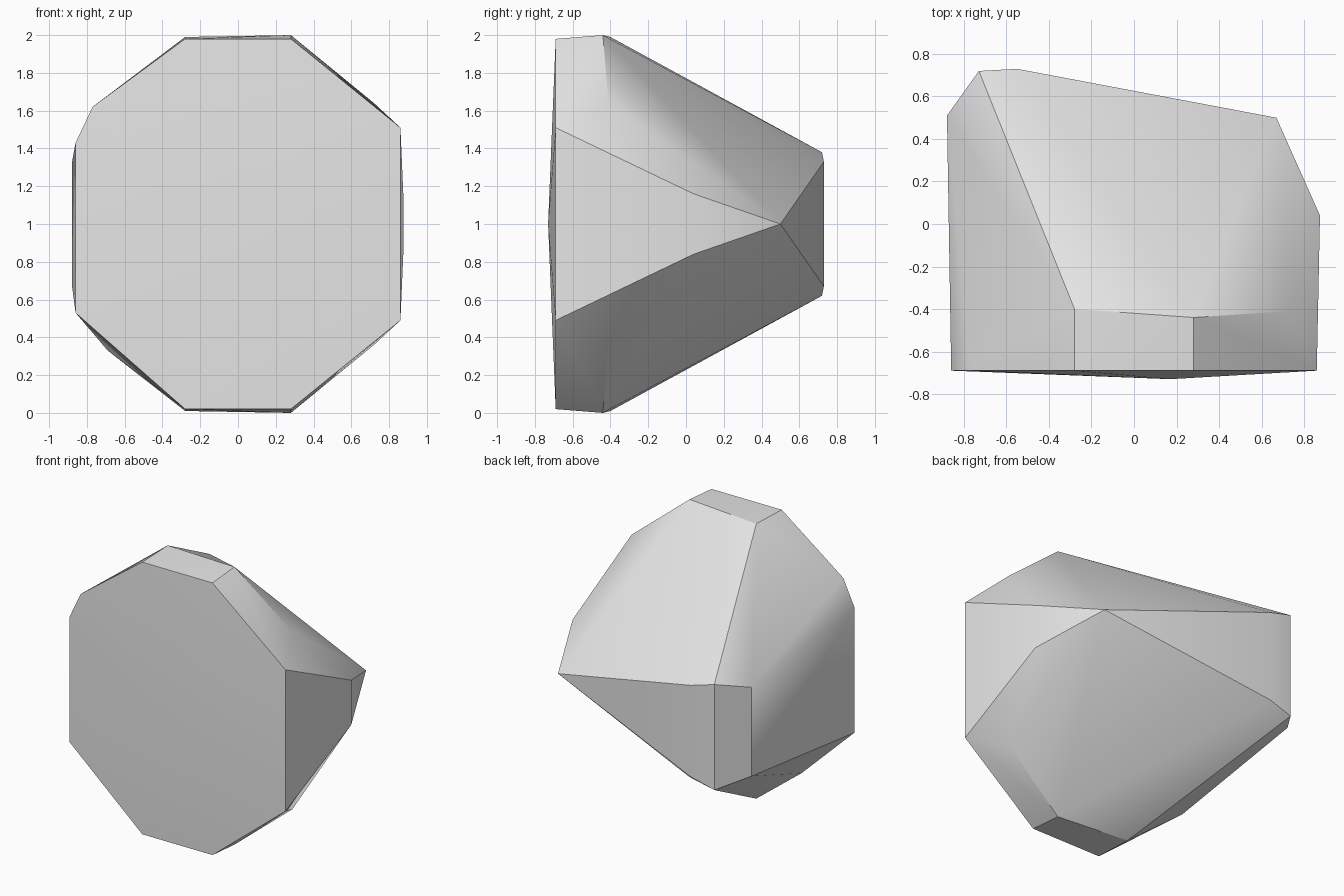
import bpy
import bmesh
import math

# Remove the default cube
cube = bpy.data.objects.get("Cube")
if cube:
    bpy.data.objects.remove(cube, do_unlink=True)

# Stone material
stone = bpy.data.materials.new("light grey stone")
stone.use_nodes = True
colour = (0.8, 0.8, 0.8, 1.0)
stone.diffuse_color = colour
stone.node_tree.nodes["Principled BSDF"].inputs["Base Color"].default_value = colour

# Corners shared by the upper and lower halves: x, y, height above or below mid level
mirrored = [
    (-0.28, -0.69, 0.98), (0.28, -0.69, 0.98), (0.86, -0.69, 0.51),  # front rim
    (-0.28, -0.40, 0.99), (0.28, -0.44, 1.00), (0.72, -0.41, 0.64),  # crown
    (0.875, 0.04, 0.16),                                             # left flank
    (-0.73, 0.72, 0.38), (-0.55, 0.73, 0.33), (-0.88, 0.51, 0.32),   # back right corner
]
corners = [(x, y, 1 + s * h) for x, y, h in mirrored for s in (1, -1)]

# Corners that differ between the halves
corners += [
    (0.17, -0.73, 1.0),                           # slight bulge of the front
    (0.67, 0.50, 1.0),                            # back left point
    (-0.77, -0.69, 1.62), (-0.86, -0.69, 1.43),   # upper right chamfer
    (-0.86, -0.69, 0.53), (-0.69, -0.33, 0.33),   # lower right edge
]

# Wrap the corners into one faceted boulder
bm = bmesh.new()
for c in corners:
    bm.verts.new(c)
bmesh.ops.convex_hull(bm, input=bm.verts[:])
loose = [v for v in bm.verts if not v.link_faces]
bmesh.ops.delete(bm, geom=loose, context='VERTS')
bmesh.ops.recalc_face_normals(bm, faces=bm.faces[:])
mesh = bpy.data.meshes.new("boulder")
bm.to_mesh(mesh)
bm.free()
mesh.materials.append(stone)

boulder = bpy.data.objects.new("boulder", mesh)
bpy.context.collection.objects.link(boulder)

# Soft facets, with only the strong ridges kept sharp
bpy.ops.object.select_all(action='DESELECT')
boulder.select_set(True)
bpy.context.view_layer.objects.active = boulder
bpy.ops.object.shade_smooth_by_angle(angle=math.radians(30))
